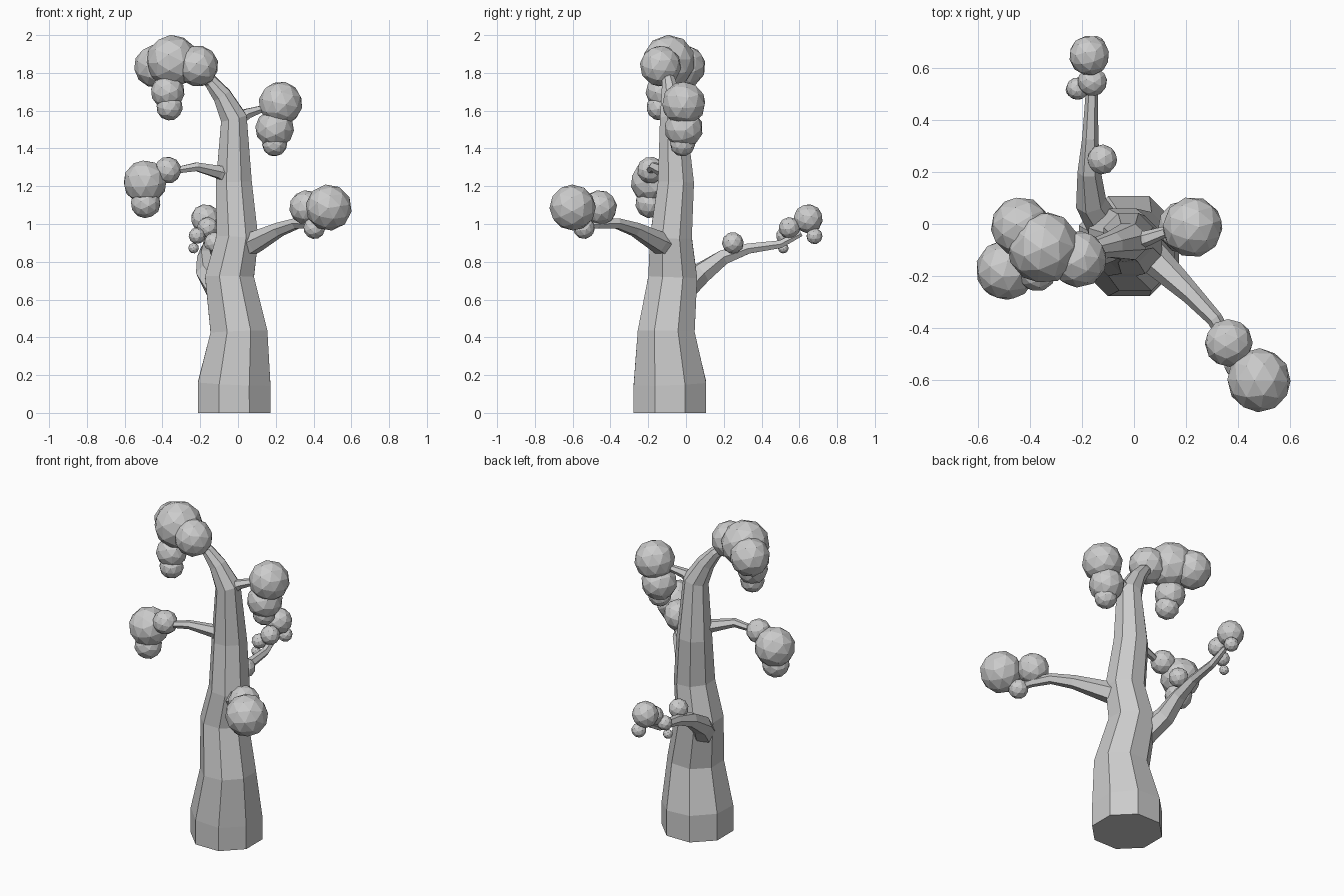
import bpy, bmesh, math, random
from mathutils import Vector, Matrix, Euler

random.seed(4)


def finish(bm, name):
    bmesh.ops.recalc_face_normals(bm, faces=bm.faces)
    mesh = bpy.data.meshes.new(name)
    bm.to_mesh(mesh)
    bm.free()
    obj = bpy.data.objects.new(name, mesh)
    bpy.context.collection.objects.link(obj)
    return obj


def limb(name, path, sides, ref, start_dir=None):
    """Tapered faceted tube through (x, y, z, radius) points, capped at both ends."""
    bm = bmesh.new()
    pts = [Vector(p[:3]) for p in path]
    rings = []
    for i, p in enumerate(pts):
        before = (p - pts[i - 1]).normalized() if i else Vector()
        after = (pts[i + 1] - p).normalized() if i + 1 < len(pts) else Vector()
        t = (before + after).normalized()
        if i == 0 and start_dir:
            t = Vector(start_dir)
        u = (Vector(ref) - t * t.dot(Vector(ref))).normalized()
        v = t.cross(u)
        ring = []
        for k in range(sides):
            a = 2 * math.pi * (k + 0.5) / sides
            ring.append(bm.verts.new(p + (u * math.cos(a) + v * math.sin(a)) * path[i][3]))
        rings.append(ring)
    for a, b in zip(rings, rings[1:]):
        for k in range(sides):
            n = (k + 1) % sides
            bm.faces.new((a[k], a[n], b[n], b[k]))
    bm.faces.new(rings[0])
    bm.faces.new(rings[-1])
    return finish(bm, name)


def foliage(name, balls):
    """Cluster of low-poly balls given as (x, y, z, radius)."""
    bm = bmesh.new()
    for x, y, z, r in balls:
        turn = Euler([random.uniform(0, 6.28) for _ in range(3)]).to_matrix().to_4x4()
        bmesh.ops.create_icosphere(bm, subdivisions=2, radius=r,
                                   matrix=Matrix.Translation((x, y, z)) @ turn)
    return finish(bm, name)


# Eight-sided winding trunk, bending left at the top
limb("trunk", [
    (-0.02, -0.085, 0, 0.208), (-0.02, -0.085, 0.155, 0.208),
    (0.005, -0.105, 0.43, 0.163), (-0.045, -0.07, 0.72, 0.14),
    (-0.003, -0.08, 0.93, 0.12), (-0.022, -0.053, 1.22, 0.103),
    (-0.022, -0.068, 1.56, 0.075), (-0.085, -0.08, 1.68, 0.053),
    (-0.145, -0.09, 1.755, 0.038), (-0.23, -0.12, 1.82, 0.025)],
    8, (1, 0, 0), (0, 0, 1))

# Six-sided branches
branches = {
    "front_right_branch": [
        (0.02, -0.09, 0.875, 0.07), (0.09, -0.145, 0.905, 0.06),
        (0.22, -0.27, 0.972, 0.04), (0.31, -0.365, 1.003, 0.031),
        (0.37, -0.47, 1.0, 0.026), (0.41, -0.58, 0.985, 0.018)],
    "back_branch": [
        (-0.1, -0.03, 0.64, 0.07), (-0.165, 0.08, 0.74, 0.06),
        (-0.172, 0.2, 0.825, 0.045), (-0.168, 0.33, 0.87, 0.031),
        (-0.162, 0.5, 0.893, 0.024), (-0.165, 0.61, 0.95, 0.017)],
    "left_branch": [
        (-0.02, -0.06, 1.235, 0.055), (-0.1, -0.11, 1.275, 0.038),
        (-0.22, -0.17, 1.303, 0.026), (-0.32, -0.19, 1.285, 0.02),
        (-0.42, -0.18, 1.25, 0.015)],
    "upper_right_branch": [
        (-0.02, -0.07, 1.54, 0.045), (0.05, -0.055, 1.585, 0.03),
        (0.12, -0.03, 1.607, 0.021), (0.2, -0.01, 1.615, 0.015)],
}
for name, path in branches.items():
    limb(name, path, 6, (0, 0, 1))

# Foliage clusters
foliage("crown_foliage", [
    (-0.348, -0.09, 1.862, 0.14), (-0.436, -0.01, 1.835, 0.115),
    (-0.213, -0.135, 1.836, 0.11), (-0.372, -0.125, 1.7, 0.09),
    (-0.362, -0.14, 1.617, 0.07)])
foliage("upper_right_foliage", [
    (0.225, -0.012, 1.638, 0.117), (0.194, -0.012, 1.505, 0.103),
    (0.194, -0.018, 1.424, 0.067)])
foliage("left_foliage", [
    (-0.372, -0.188, 1.285, 0.072), (-0.492, -0.177, 1.222, 0.117),
    (-0.489, -0.19, 1.11, 0.08)])
foliage("front_right_foliage", [
    (0.48, -0.6, 1.087, 0.123), (0.364, -0.457, 1.087, 0.093),
    (0.404, -0.54, 0.978, 0.058)])
foliage("back_foliage", [
    (-0.172, 0.647, 1.028, 0.078), (-0.16, 0.547, 0.98, 0.057),
    (-0.15, 0.68, 0.936, 0.043), (-0.217, 0.52, 0.938, 0.044),
    (-0.235, 0.515, 0.872, 0.028), (-0.122, 0.248, 0.9, 0.058)])
